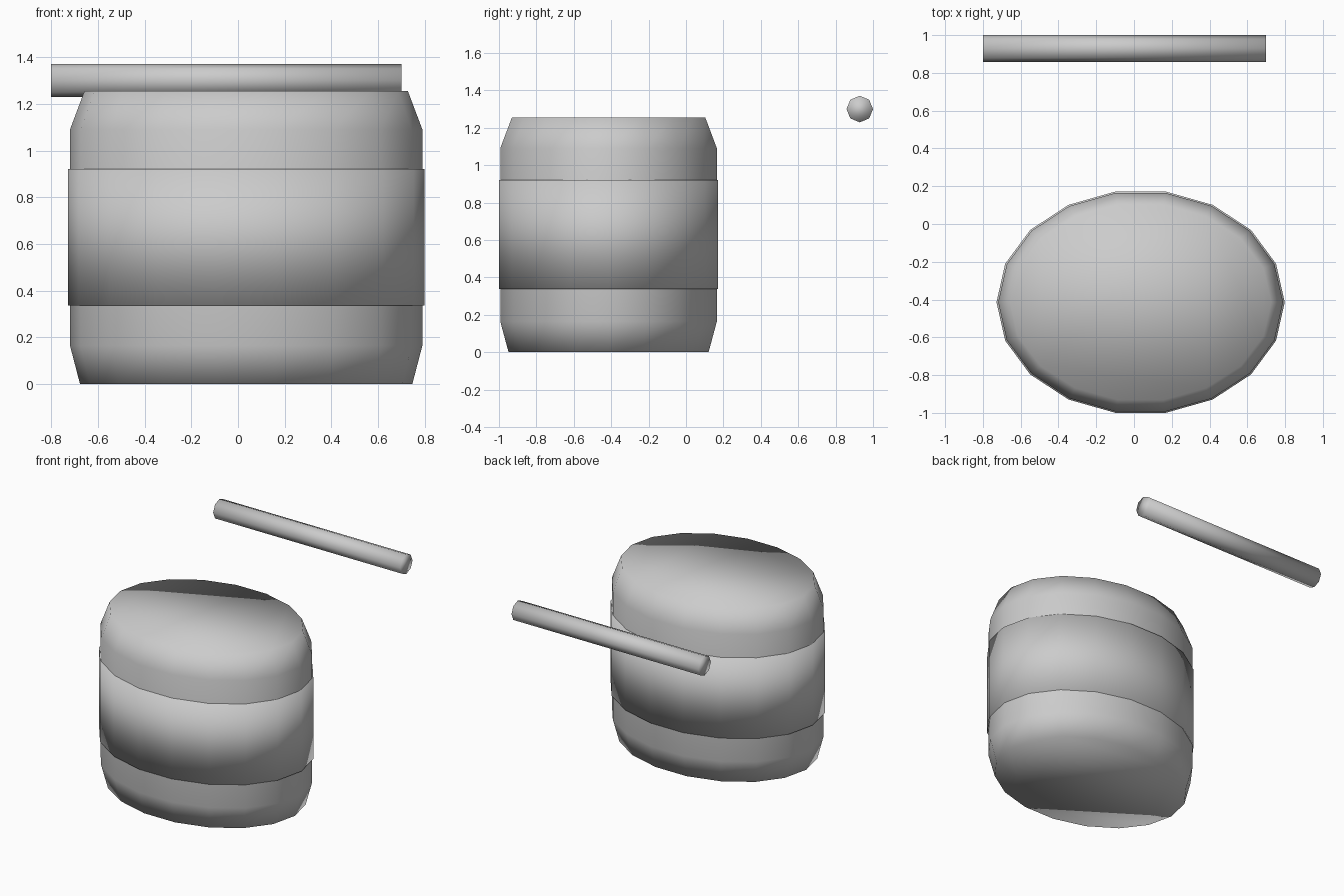
import bpy, bmesh
from math import cos, sin, tau, pi

if "Cube" in bpy.data.objects:
    bpy.data.objects.remove(bpy.data.objects["Cube"])


def lathe(name, rings, sides, location, rotation=(0, 0, 0)):
    """Closed smooth solid from elliptical rings (z, radius_x, radius_y)."""
    bm = bmesh.new()
    loops = [[bm.verts.new((rx * cos(tau * i / sides), ry * sin(tau * i / sides), z))
              for i in range(sides)] for z, rx, ry in rings]
    for low, high in zip(loops, loops[1:]):
        for i in range(sides):
            j = (i + 1) % sides
            bm.faces.new((low[i], low[j], high[j], high[i]))
    bm.faces.new(loops[0][::-1])
    bm.faces.new(loops[-1])
    # fully smooth, including the caps
    for face in bm.faces:
        face.smooth = True
    mesh = bpy.data.meshes.new(name)
    bm.to_mesh(mesh)
    bm.free()
    obj = bpy.data.objects.new(name, mesh)
    obj.location = location
    obj.rotation_euler = rotation
    bpy.context.collection.objects.link(obj)
    return obj


CENTRE = (0.035, -0.414, 0)

# oval barrel body with chamfered ends
lathe("barrel_body", [(0, 0.711, 0.543), (0.165, 0.754, 0.588),
                      (1.09, 0.754, 0.588), (1.255, 0.692, 0.525)], 18, CENTRE)

# slightly wider band around the middle
lathe("middle_band", [(0.337, 0.763, 0.595), (0.92, 0.763, 0.595)], 18, CENTRE)

# loose stick behind the barrel, lying along x
lathe("stick", [(-0.75, 0.071, 0.071), (0.75, 0.071, 0.071)], 8,
      (-0.05, 0.929, 1.3), (0, pi / 2, 0))
